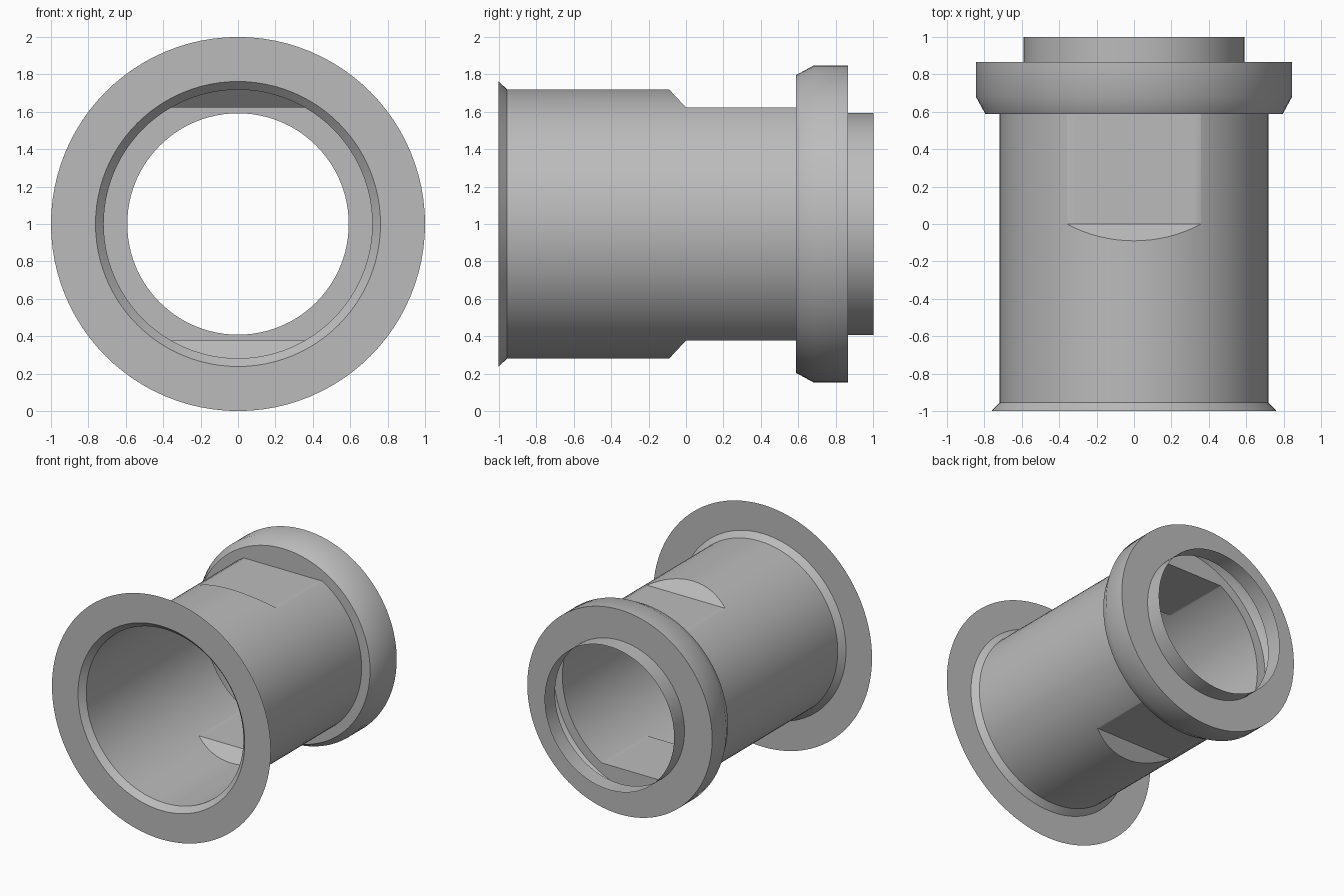
import bpy, bmesh, math
from mathutils import Vector

cube = bpy.data.objects.get("Cube")
if cube:
    bpy.data.objects.remove(cube, do_unlink=True)

SEGMENTS = 96
TUBE_R, FLAT_Z, SHOULDER_Y = 0.718, 0.622, 0.588
RAMP = (TUBE_R - FLAT_Z) / 0.09      # slope of the run-in to each flat

grey = bpy.data.materials.new("plain grey")
grey.use_nodes = True
colour = (0.5, 0.5, 0.5, 1)
grey.diffuse_color = colour
grey.node_tree.nodes["Principled BSDF"].inputs["Base Color"].default_value = colour


def lathe(profile):
    """Open shell turned around the y axis from (radius, y) points."""
    bm = bmesh.new()
    rings = []
    for r, y in profile:
        angles = [2 * math.pi * i / SEGMENTS for i in range(SEGMENTS)]
        rings.append([bm.verts.new((r * math.cos(a), y, r * math.sin(a))) for a in angles])
    for a, b in zip(rings, rings[1:]):
        for i in range(SEGMENTS):
            j = (i + 1) % SEGMENTS
            bm.faces.new((a[i], b[i], b[j], a[j]))
    return bm


def cut_flats(bm):
    """Mill a sloped flat into the top and bottom of the tube."""
    def tube_faces(side):
        return [f for f in bm.faces
                if f.calc_center_median().y * side > 0 and abs(f.normal.y) < 0.1]

    def bisect(faces, point, normal):
        geom = set(faces)
        for f in faces:
            geom.update(f.edges)
            geom.update(f.verts)
        bmesh.ops.bisect_plane(bm, geom=list(geom), dist=1e-6,
                               plane_co=point, plane_no=normal)
        bm.normal_update()

    bm.normal_update()
    bisect(tube_faces(1) + tube_faces(-1), Vector((0, 0, 0)), Vector((0, 1, 0)))
    for s in (1, -1):
        edge = Vector((0, 0, s * FLAT_Z))
        bisect(tube_faces(1), edge, Vector((0, 0, s)))
        bisect(tube_faces(-1), edge, Vector((0, RAMP, s)).normalized())
    # press everything beyond the cutting planes down onto them
    for v in bm.verts:
        limit = FLAT_Z + max(0, -v.co.y) * RAMP
        on_tube = v.co.xz.length < TUBE_R + 0.001
        if on_tube and abs(v.co.z) > limit:
            v.co.z = math.copysign(limit, v.co.z)


def finish(name, bm):
    mesh = bpy.data.meshes.new(name)
    bm.to_mesh(mesh)
    bm.free()
    mesh.materials.append(grey)
    obj = bpy.data.objects.new(name, mesh)
    bpy.context.collection.objects.link(obj)
    obj.location.z = 1
    bpy.ops.object.select_all(action='DESELECT')
    obj.select_set(True)
    bpy.context.view_layer.objects.active = obj
    bpy.ops.object.shade_smooth_by_angle(angle=math.radians(29))


# Flat front flange
finish("front_flange", lathe([(1, -1), (0.762, -1)]))

# Flared tube with two flats, ending in the collar's front wall
body = lathe([(0.762, -1), (TUBE_R, -0.955), (TUBE_R, SHOULDER_Y), (0.795, SHOULDER_Y)])
cut_flats(body)
finish("flared_tube", body)

# Hollow collar with a bevelled front rim
finish("collar", lathe([(0.795, SHOULDER_Y), (0.845, 0.68), (0.845, 0.865), (0.592, 0.865)]))

# Short rear pipe
finish("rear_pipe", lathe([(0.592, 0.865), (0.592, 1)]))
